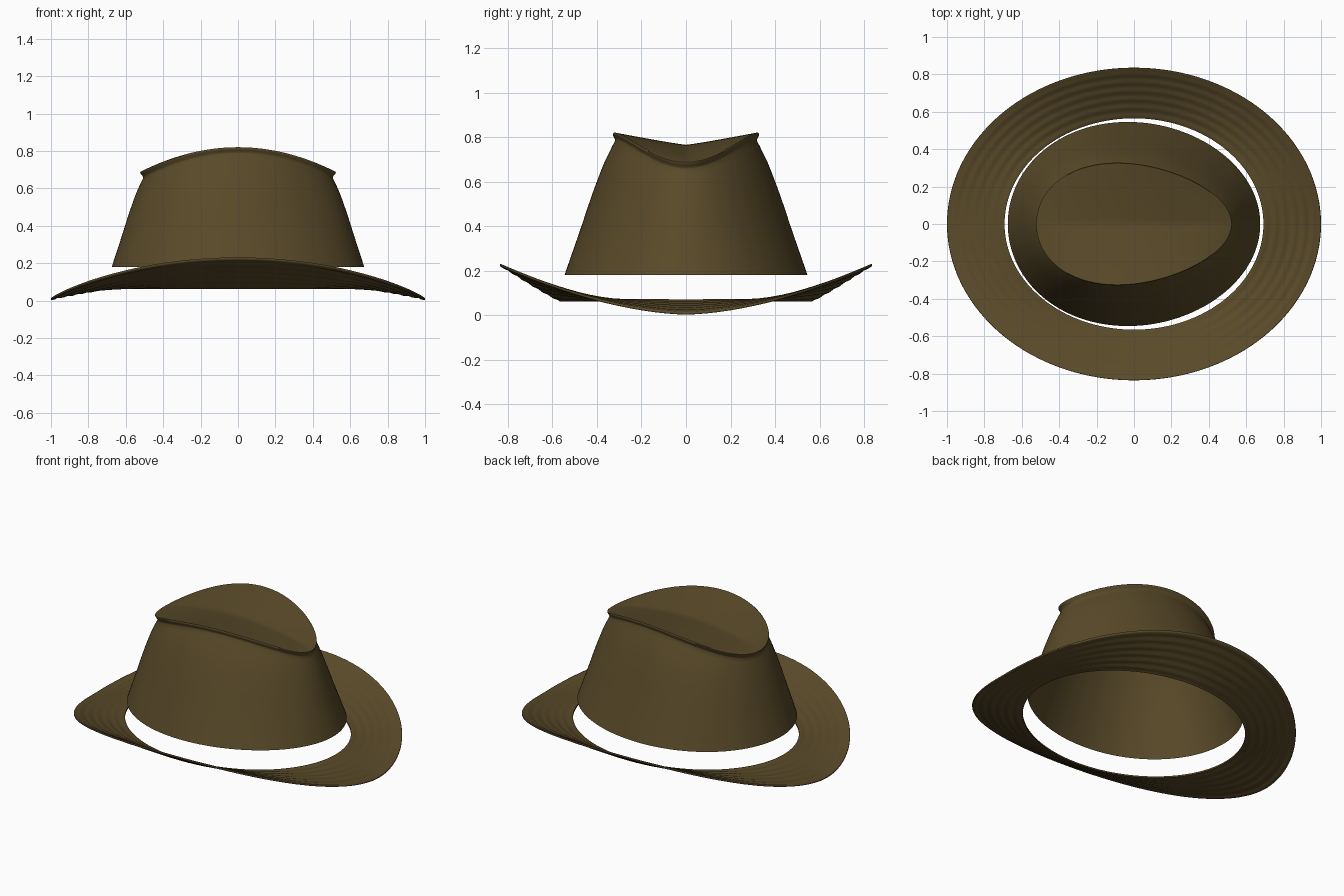
import bpy, bmesh, math

if "Cube" in bpy.data.objects:
    bpy.data.objects.remove(bpy.data.objects["Cube"])

felt = bpy.data.materials.new("brown felt")
felt.diffuse_color = (0.10, 0.068, 0.022, 1)
felt.use_nodes = True
felt.node_tree.nodes["Principled BSDF"].inputs["Base Color"].default_value = felt.diffuse_color
N = 128


def finish(name, rows, closed_rows, angle):
    """Skin a grid of points (rows wrap round when closed_rows is set)."""
    bm = bmesh.new()
    grid = [[bm.verts.new(p) for p in row] for row in rows]
    m = len(grid)
    for i in range(m if closed_rows else m - 1):
        a, b = grid[i], grid[(i + 1) % m]
        for j in range(len(a) - 1):
            bm.faces.new((a[j], b[j], b[j + 1], a[j + 1]))
    bmesh.ops.remove_doubles(bm, verts=bm.verts, dist=0.0002)
    bmesh.ops.recalc_face_normals(bm, faces=bm.faces)
    me = bpy.data.meshes.new(name)
    bm.to_mesh(me)
    bm.free()
    me.materials.append(felt)
    ob = bpy.data.objects.new(name, me)
    bpy.context.collection.objects.link(ob)
    bpy.ops.object.select_all(action='DESELECT')
    ob.select_set(True)
    bpy.context.view_layer.objects.active = ob
    bpy.ops.object.shade_smooth_by_angle(angle=math.radians(angle))


# Brim: oval ring, curled up at front and back, dipped at the sides
def brim_point(t, u, dz):
    c, s = math.cos(t), math.sin(t)
    z_out = 0.010 + 0.218 * abs(s) ** 1.7
    z = 0.066 + (z_out - 0.066) * u ** 1.08
    z += 0.0018 * math.sin(u * 2 * math.pi * 6) * (u < 0.92)   # stitched rings
    return ((0.692 + 0.308 * u) * c, (0.565 + 0.271 * u) * s, z + dz)


K = 36
section = [(i / K * 0.985, 0.005) for i in range(K + 1)]
section += [(0.996, 0.0035), (1, 0), (0.996, -0.0065)]
section += [(0.985 * (1 - i / K), -0.008 if i < 3 else -0.005) for i in range(K + 1)]
section.append(section[0])
rows = [[brim_point(2 * math.pi * i / N, u, d) for u, d in section] for i in range(N)]
finish("brim", rows, True, 50)


# Crown: tapered egg-shaped wall, open below, ending in a creased lip
def rim_z(t):
    return 0.82 - 0.13 * math.cos(t) ** 2


def egg(t, a, b, k, z):
    c = math.cos(t)
    return (a * c, b * math.sin(t) * (1 - k * c), z)


TAPER = [(0, 0), (.12, .11), (.25, .23), (.38, .35), (.5, .455), (.63, .575),
         (.75, .695), (.84, .79), (.91, .88), (.96, .945), (1, 1)]


def crown_column(t):
    neck = rim_z(t) - 0.034
    pts = [egg(t, 0.675 - 0.168 * f, 0.545 - 0.231 * f, 0.05 + 0.12 * f,
               0.18 + v * (neck - 0.18)) for v, f in TAPER]
    for a, b, dz in ((.508, .313, .028), (.515, .318, .018),
                     (.522, .322, .010), (.523, .323, .003), (.519, .320, 0)):
        pts.append(egg(t, a, b, 0.18, rim_z(t) - dz))
    return pts


finish("crown_wall", [crown_column(2 * math.pi * i / N) for i in range(N)], True, 60)


# Crown top: lengthwise crease dipping between the two raised ridges
def top_row(t):
    x, y, zr = egg(t, 0.519, 0.320, 0.18, rim_z(t))
    zc = min(zr, 0.765 - 0.075 * (x / 0.519) ** 2)
    row = []
    for j in range(-12, 13):
        s = j / 12
        row.append((x, y * s, zc + (zr - zc) * abs(s) ** 1.1))
    return row


finish("crown_top", [top_row(math.pi * i / (N // 2)) for i in range(N // 2 + 1)], False, 60)
